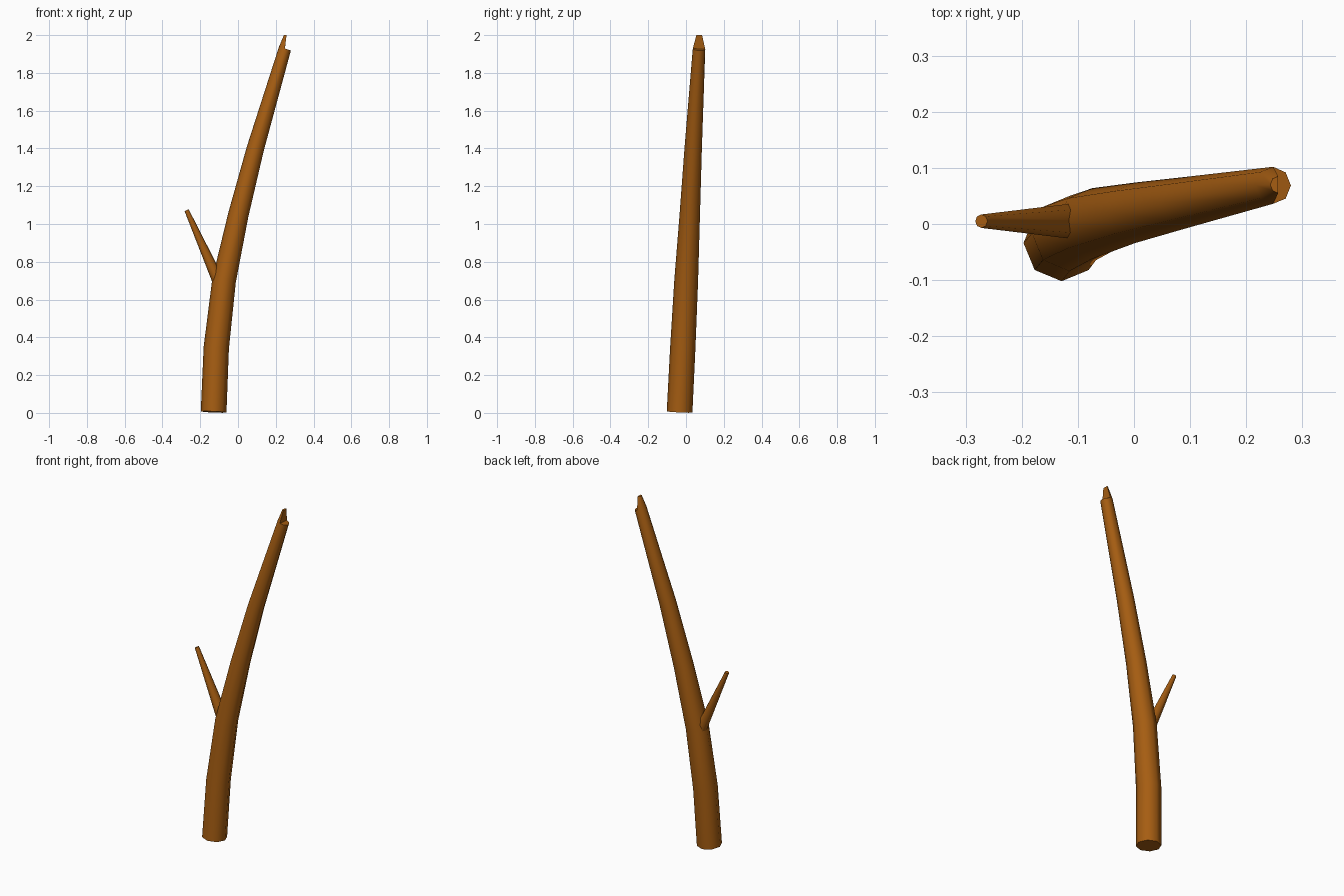
import bpy, bmesh, math
from mathutils import Vector

if "Cube" in bpy.data.objects:
    bpy.data.objects.remove(bpy.data.objects["Cube"])

bark = bpy.data.materials.new("brown_bark")
bark.diffuse_color = (0.38, 0.11, 0.006, 1)
bark.use_nodes = True
bark.node_tree.nodes["Principled BSDF"].inputs["Base Color"].default_value = bark.diffuse_color


def make_rings(bm, path, sides=8):
    """Rings of vertices square to a path of (x, y, z, radius), joined by quads."""
    pts = [Vector(p[:3]) for p in path]
    rings = []
    for i, p in enumerate(pts):
        t = (pts[min(i + 1, len(pts) - 1)] - pts[max(i - 1, 0)]).normalized()
        v = t.cross(Vector((1, 0, 0))).normalized()
        u = v.cross(t)
        r = path[i][3]
        rings.append([bm.verts.new(p + r * (math.cos(a) * u + math.sin(a) * v))
                      for a in (k * math.tau / sides for k in range(sides))])
    for a, b in zip(rings, rings[1:]):
        for k in range(sides):
            n = (k + 1) % sides
            bm.faces.new((a[k], a[n], b[n], b[k]))
    return rings


def finish(bm, name):
    bmesh.ops.recalc_face_normals(bm, faces=bm.faces)
    me = bpy.data.meshes.new(name)
    bm.to_mesh(me)
    bm.free()
    me.materials.append(bark)
    ob = bpy.data.objects.new(name, me)
    bpy.context.collection.objects.link(ob)
    bpy.ops.object.select_all(action='DESELECT')
    ob.select_set(True)
    bpy.context.view_layer.objects.active = ob
    bpy.ops.object.shade_smooth_by_angle(angle=math.radians(50))


# Bent, tapering trunk
bm = bmesh.new()
rings = make_rings(bm, [(-0.129, -0.034, 0.005, 0.068), (-0.115, -0.017, 0.345, 0.067),
                        (-0.074, 0.001, 0.70, 0.063), (0.002, 0.020, 1.05, 0.054),
                        (0.092, 0.038, 1.40, 0.046), (0.248, 0.069, 1.927, 0.033)])
bm.faces.new(rings[0])
top = rings[-1]
# Broken top: flat right half, splintered left half
bm.faces.new((top[6], top[7], top[0], top[1], top[2]))
half = top[2:7]
tip = [bm.verts.new((0.257 - 0.014 * math.sin(a), 0.07 + 0.015 * math.cos(a), 2.0))
       for a in (k * math.pi / 4 for k in range(5))]
for k in range(4):
    bm.faces.new((half[k], half[k + 1], tip[k + 1], tip[k]))
bm.faces.new((half[4], half[0], tip[0], tip[4]))
bm.faces.new(tip)
finish(bm, "trunk")

# Side branch
bm = bmesh.new()
rings = make_rings(bm, [(-0.098, 0.005, 0.685, 0.033), (-0.272, 0.005, 1.073, 0.012)])
for r in rings:
    bm.faces.new(r)
finish(bm, "side_branch")
